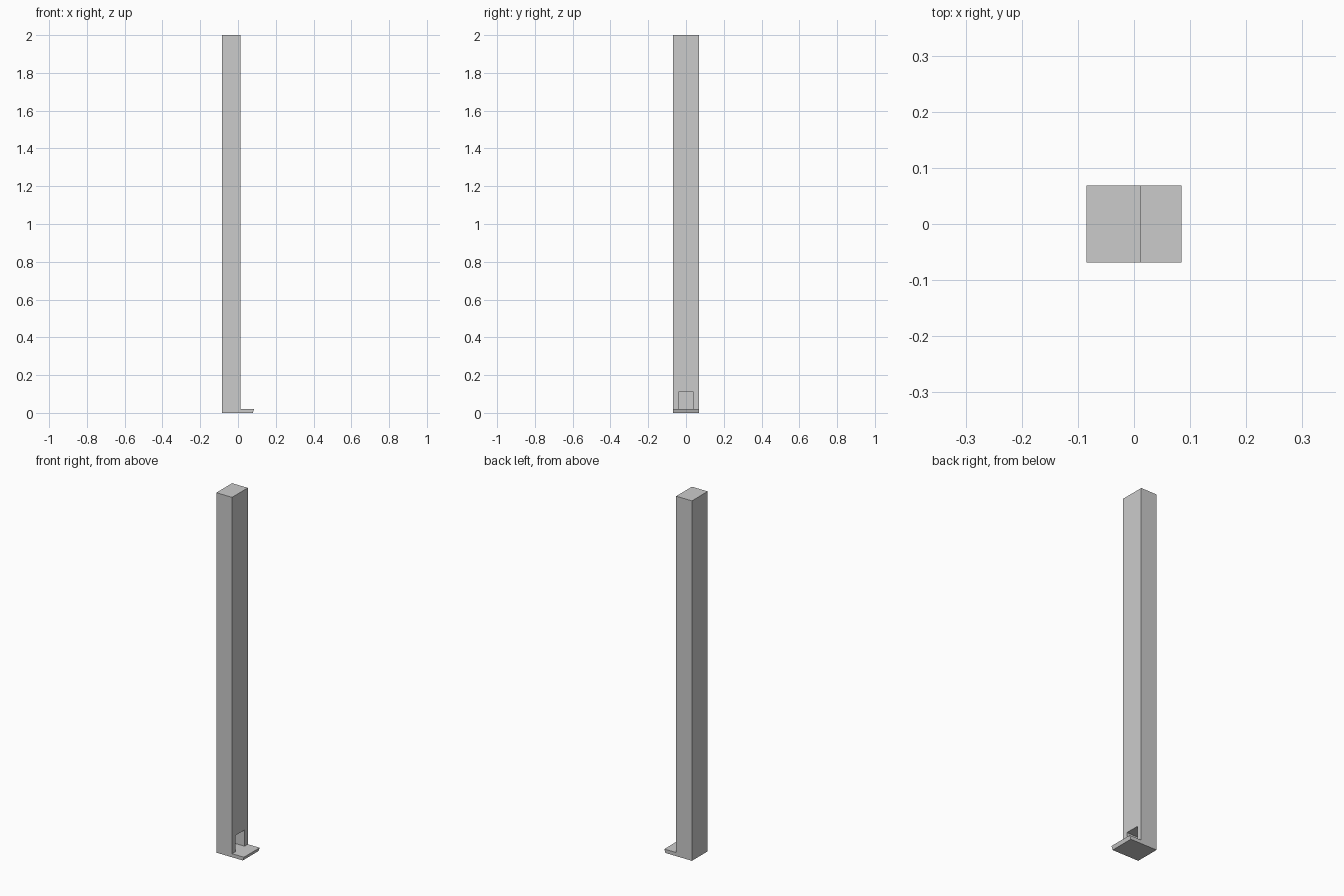
import bpy, bmesh

if "Cube" in bpy.data.objects:
    bpy.data.objects.remove(bpy.data.objects["Cube"])

W = 0.069                      # half width in y
BACK, FACE, LIP = -0.085, 0.012, 0.085


def extrude_profile(name, pts, half):
    """Extrude an (x, z) profile along y from -half to +half."""
    bm = bmesh.new()
    face = bm.faces.new([bm.verts.new((x, -half, z)) for x, z in pts])
    ext = bmesh.ops.extrude_face_region(bm, geom=[face])
    verts = [g for g in ext["geom"] if isinstance(g, bmesh.types.BMVert)]
    bmesh.ops.translate(bm, verts=verts, vec=(0, 2 * half, 0))
    bmesh.ops.recalc_face_normals(bm, faces=bm.faces)
    me = bpy.data.meshes.new(name)
    bm.to_mesh(me)
    bm.free()
    ob = bpy.data.objects.new(name, me)
    bpy.context.collection.objects.link(ob)
    return ob


# tall column with the tray ledge at its foot, undercut at the lip
column = extrude_profile("column_with_tray", [
    (BACK, 0), (0.078, 0), (LIP, 0.02), (FACE, 0.02), (FACE, 2), (BACK, 2)], W)

# outlet opening above the tray
cutter = extrude_profile("outlet_cutter", [
    (-0.07, 0.02), (FACE + 0.02, 0.02), (FACE + 0.02, 0.11), (-0.07, 0.11)], 0.04)
cutter.hide_render = True
cutter.hide_viewport = True
cut = column.modifiers.new("outlet", 'BOOLEAN')
cut.operation = 'DIFFERENCE'
cut.solver = 'EXACT'
cut.object = cutter
